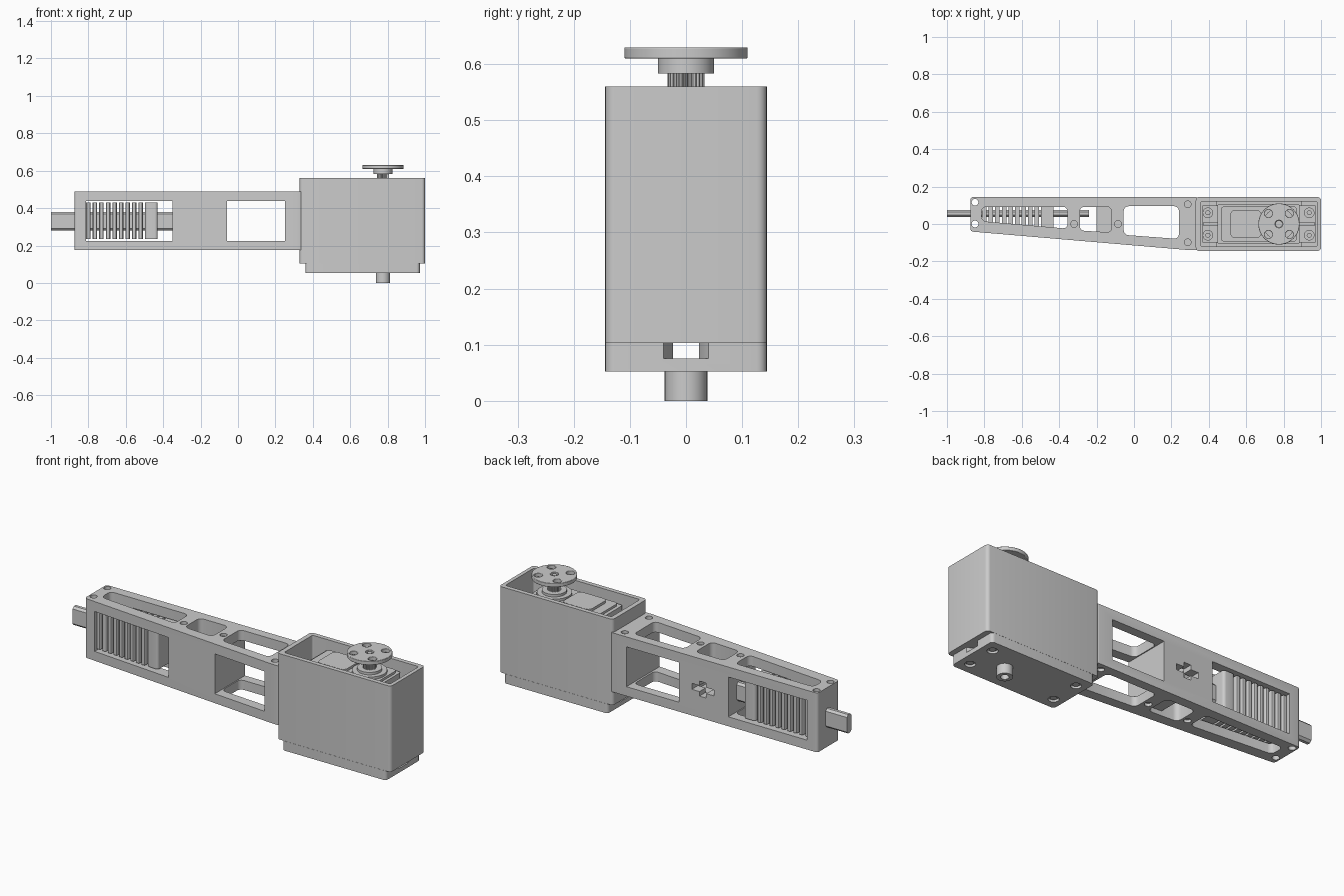
import bpy, bmesh, math

if "Cube" in bpy.data.objects:
    bpy.data.objects.remove(bpy.data.objects["Cube"])

AX, MID = 0.775, 0.33   # output axis x, arm mid height


def prism(name, pts, h0, h1, r=0.0, axis='z', seg=5):
    """Extrude a 2D outline along an axis, rounding its corners by r."""
    place = {'z': lambda a, b, h: (a, b, h),
             'y': lambda a, b, h: (a, h, b),
             'x': lambda a, b, h: (h, a, b)}[axis]
    bm = bmesh.new()
    lo = [bm.verts.new(place(a, b, h0)) for a, b in pts]
    hi = [bm.verts.new(place(a, b, h1)) for a, b in pts]
    n = len(pts)
    bm.faces.new(lo)
    bm.faces.new(hi)
    for i in range(n):
        bm.faces.new((lo[i], lo[(i + 1) % n], hi[(i + 1) % n], hi[i]))
    if r:
        edges = [bm.edges.get((lo[i], hi[i])) for i in range(n)]
        bmesh.ops.bevel(bm, geom=edges, offset=r, segments=seg, profile=0.5, affect='EDGES')
    bmesh.ops.recalc_face_normals(bm, faces=bm.faces[:])
    me = bpy.data.meshes.new(name)
    bm.to_mesh(me)
    bm.free()
    ob = bpy.data.objects.new(name, me)
    bpy.context.collection.objects.link(ob)
    return ob


def rect(a0, a1, b0, b1):
    return [(a0, b0), (a1, b0), (a1, b1), (a0, b1)]


def circle(x, y, r, n=40):
    return [(x + r * math.cos(2 * math.pi * i / n), y + r * math.sin(2 * math.pi * i / n)) for i in range(n)]


def disc(name, x, y, r, z0, z1, n=40):
    return prism(name, circle(x, y, r, n), z0, z1)


def cut(ob, *cutters):
    """Subtract each cutter, then remove it."""
    bpy.context.view_layer.objects.active = ob
    for c in cutters:
        m = ob.modifiers.new('cut', 'BOOLEAN')
        m.operation, m.solver, m.object = 'DIFFERENCE', 'EXACT', c
        bpy.ops.object.modifier_apply(modifier=m.name)
        bpy.data.objects.remove(c)


# Tapered arm frame with lightening slots and side windows
arm = prism('arm_frame', [(-0.875, -0.04), (0.30, -0.14), (0.345, -0.14), (0.345, 0.144), (-0.875, 0.144)],
            0.175, 0.49, 0.015)
slots = [[(-0.815, 0.015), (-0.355, -0.025), (-0.355, 0.092), (-0.815, 0.092)],
         [(-0.29, -0.035), (-0.12, -0.045), (-0.12, 0.092), (-0.29, 0.092)],
         [(-0.055, -0.058), (0.24, -0.08), (0.24, 0.095), (-0.055, 0.095)]]
cut(arm, *[prism('slot', p, 0.1, 0.6, 0.025) for p in slots])
for x0, x1 in ((-0.812, -0.35), (-0.06, 0.25)):
    cut(arm, prism('window', rect(x0, x1, 0.225, 0.437), -0.3, 0.3, axis='y'))
# cross-shaped opening in the back wall
cut(arm, prism('cross', rect(-0.265, -0.135, MID - 0.016, MID + 0.016), 0.05, 0.3, axis='y'),
    prism('cross', rect(-0.22, -0.18, MID - 0.04, MID + 0.04), 0.05, 0.3, axis='y'))
# end holes go through, the others are shallow screw seats on both faces
cut(arm, *[disc('hole', -0.85, y, 0.018, 0.1, 0.6, 24) for y in (0.116, 0.0)])
for x, y in ((-0.32, 0.0), (-0.085, 0.0), (0.287, 0.105), (0.287, -0.098)):
    cut(arm, disc('hole', x, y, 0.018, 0.475, 0.6, 24), disc('hole', x, y, 0.018, 0.1, 0.19, 24))
# partial block inside the middle slot
prism('slot_block', [(-0.2, -0.05), (-0.11, -0.055), (-0.11, 0.1), (-0.2, 0.1)], 0.2, 0.285)

# Chamfered bar through the arm
prism('output_bar', rect(0.037, 0.075, 0.28, 0.38), -1.0, -0.24, 0.011, 'x', 1)

# Ribbed block around the bar
def front_y(x):
    return -0.028 - 0.085 * (x + 0.875)


for i in range(9):
    x = -0.812 + 0.035 * i
    prism('rib', rect(x, x + 0.024, front_y(x), 0.128), 0.235, 0.43, 0.008, seg=3)
prism('rib_end_block', [(-0.497, -0.055), (-0.43, -0.06), (-0.43, 0.128), (-0.497, 0.128)], 0.235, 0.43, 0.015)

# Open-topped motor housing
house = prism('motor_housing', rect(0.33, 1.0, -0.144, 0.144), 0.103, 0.56, 0.018)
cut(house, prism('cavity', rect(0.355, 0.98, -0.12, 0.12), 0.13, 0.7, 0.01))

# Bottom cap with cable channel and screw seats
cap = prism('bottom_cap', rect(0.36, 0.972, -0.144, 0.144), 0.052, 0.1025, 0.018)
cut(cap, prism('channel', [(0.3, -0.04), (0.36, -0.04), (0.39, -0.023), (0.94, -0.023), (0.972, -0.04), (1.1, -0.04),
                           (1.1, 0.04), (0.972, 0.04), (0.94, 0.023), (0.39, 0.023), (0.36, 0.04), (0.3, 0.04)],
               0.075, 0.2))
# keep the channel roof flush with the housing floor
cut(cap, *[disc('seat', x, y, 0.026, 0.0, 0.065, 28) for x in (0.415, 0.915) for y in (-0.08, 0.08)])
for x in (0.415, 0.915):
    for y in (-0.08, 0.08):
        disc('cap_screw', x, y, 0.017, 0.058, 0.07, 20)
pin = disc('pivot_pin', AX, 0, 0.038, 0.0, 0.056)
cut(pin, disc('bore', AX, 0, 0.02, -0.1, 0.035))

# Motor inside the housing
prism('motor_body', rect(0.447, 0.885, -0.107, 0.107), 0.125, 0.51, 0.01)
flange = prism('motor_flange', rect(0.365, 0.972, -0.1, 0.1), 0.4, 0.43, 0.008)
for x in (0.395, 0.937):
    for y in (-0.06, 0.06):
        s = disc('flange_screw', x, y, 0.028, 0.425, 0.45, 28)
        cut(s, disc('socket', x, y, 0.012, 0.438, 0.5, 6))
for x0, x1 in ((0.37, 0.45), (0.88, 0.968)):
    prism('flange_rib', rect(x0, x1, -0.008, 0.008), 0.42, 0.455)
prism('supports_left', rect(0.35, 0.44, -0.122, 0.122), 0.125, 0.4)
prism('supports_right', rect(0.892, 0.985, -0.122, 0.122), 0.125, 0.4)
prism('gear_cover', rect(0.465, 0.87, -0.095, 0.095), 0.5, 0.522, 0.02)
prism('gear_lobe', rect(0.515, 0.68, -0.075, 0.075), 0.515, 0.535, 0.025)
disc('shaft_collar', AX, 0, 0.085, 0.515, 0.535)
disc('shaft_collar_step', AX, 0, 0.06, 0.53, 0.548)

# Splined shaft, hub and horn
teeth = 24
prism('spline', [(AX + (0.033 if i % 4 < 2 else 0.028) * math.cos(math.pi * i / (2 * teeth)),
                  (0.033 if i % 4 < 2 else 0.028) * math.sin(math.pi * i / (2 * teeth)))
                 for i in range(4 * teeth)], 0.54, 0.59)
hub = disc('horn_hub', AX, 0, 0.05, 0.583, 0.612)
horn = disc('horn_disc', AX, 0, 0.11, 0.61, 0.63, 64)
cut(horn, disc('hole', AX, 0, 0.02, 0.618, 0.7, 28),
    *[disc('hole', AX + sx * 0.056, sy * 0.056, 0.021, 0.5, 0.7, 28) for sx in (-1, 1) for sy in (-1, 1)])
disc('horn_screw', AX, 0, 0.012, 0.615, 0.626, 20)
bv = horn.modifiers.new('edge', 'BEVEL')
bv.width, bv.segments, bv.limit_method = 0.002, 2, 'ANGLE'

# Smooth shading with sharp edges kept
bpy.ops.object.select_all(action='SELECT')
bpy.ops.object.shade_smooth_by_angle(angle=math.radians(30))
